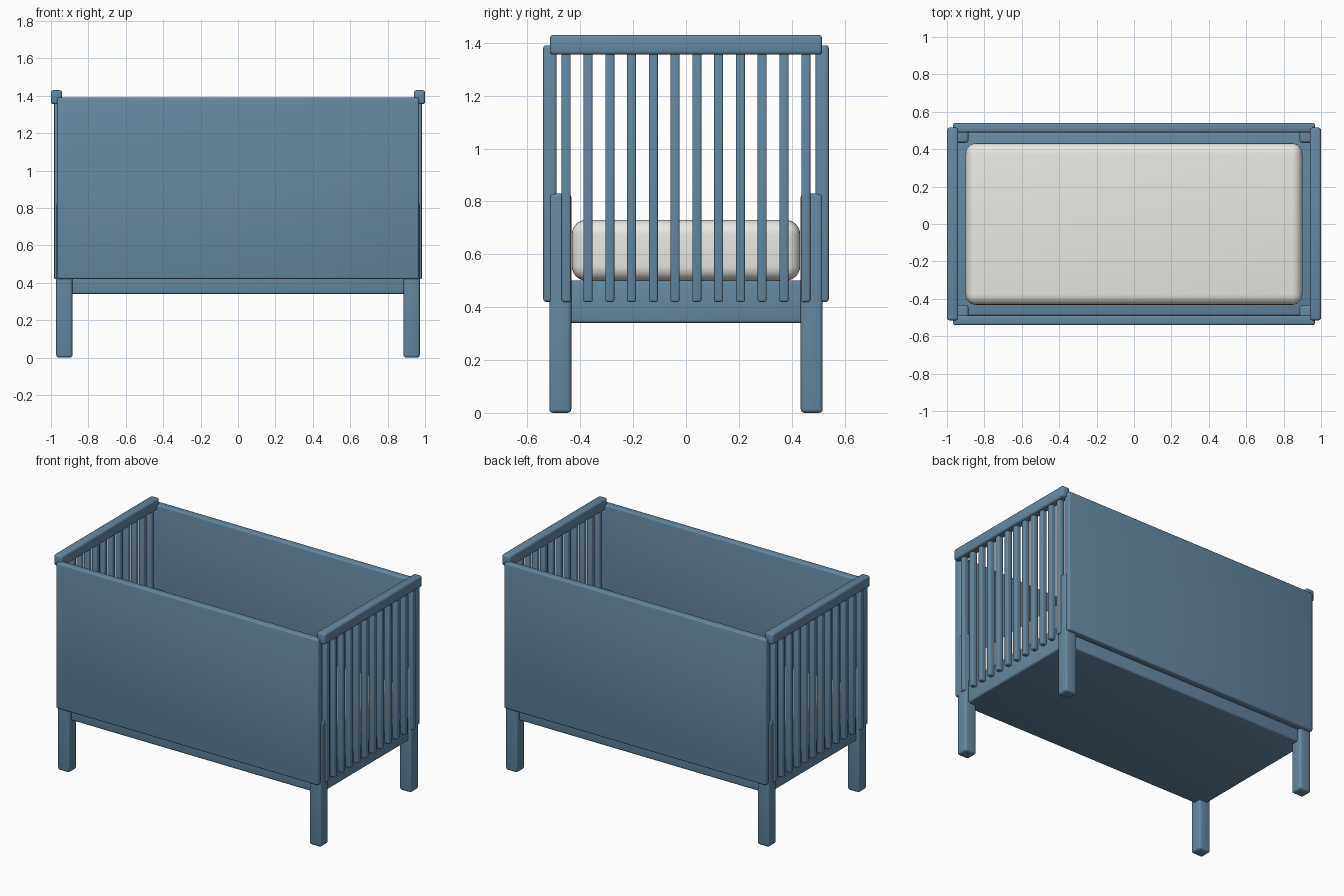
import bpy
from math import radians

if "Cube" in bpy.data.objects:
    bpy.data.objects.remove(bpy.data.objects["Cube"])


def material(name, rgb):
    m = bpy.data.materials.new(name)
    m.diffuse_color = (*rgb, 1)
    m.use_nodes = True
    m.node_tree.nodes["Principled BSDF"].inputs["Base Color"].default_value = m.diffuse_color
    return m


blue = material("blue_paint", (0.13, 0.25, 0.36))
cream = material("cream_fabric", (0.82, 0.81, 0.77))


def box(name, lo, hi, bevel=0.01, segments=3, mat=blue):
    """Rounded box between two opposite corners."""
    size = [b - a for a, b in zip(lo, hi)]
    bpy.ops.mesh.primitive_cube_add(size=1, location=[(a + b) / 2 for a, b in zip(lo, hi)])
    ob = bpy.context.object
    ob.name = name
    ob.scale = size
    bpy.ops.object.transform_apply(location=False, rotation=False, scale=True)
    mod = ob.modifiers.new("rounding", "BEVEL")
    mod.width, mod.segments = bevel, segments
    bpy.ops.object.modifier_apply(modifier=mod.name)
    bpy.ops.object.shade_smooth_by_angle(angle=radians(40))
    ob.data.materials.append(mat)
    return ob


def side_box(name, sx, sy, x, y, z, bevel=0.01):
    """Box given by ranges on the positive side, mirrored by sign."""
    xs, ys = sorted(sx * v for v in x), sorted(sy * v for v in y)
    return box(name, (xs[0], ys[0], z[0]), (xs[1], ys[1], z[1]), bevel)


# base and mattress
box("base", (-0.95, -0.49, 0.34), (0.95, 0.49, 0.50), 0.012)
box("mattress", (-0.90, -0.432, 0.50), (0.90, 0.432, 0.73), 0.055, 6, cream)

# solid front and back panels
for sy, label in ((-1, "front"), (1, "back")):
    side_box(label + "_panel", 1, sy, (-0.967, 0.967), (0.49, 0.54), (0.42, 1.39))

# legs
for sx, lx in ((-1, "left"), (1, "right")):
    for sy, ly in ((-1, "front"), (1, "back")):
        side_box(f"{ly}_{lx}_leg", sx, sy, (0.885, 0.972), (0.434, 0.517), (0, 0.83), 0.014)

# slatted ends with top rails
SLATS = 12
for sx, lx in ((-1, "left"), (1, "right")):
    side_box(lx + "_top_rail", sx, 1, (0.94, 1.0), (-0.515, 0.515), (1.355, 1.43), 0.013)
    for i in range(SLATS):
        y = -0.453 + i * 0.906 / (SLATS - 1)
        side_box(f"{lx}_slat_{i + 1}", sx, 1, (0.945, 0.983), (y - 0.017, y + 0.017), (0.42, 1.37), 0.007)
